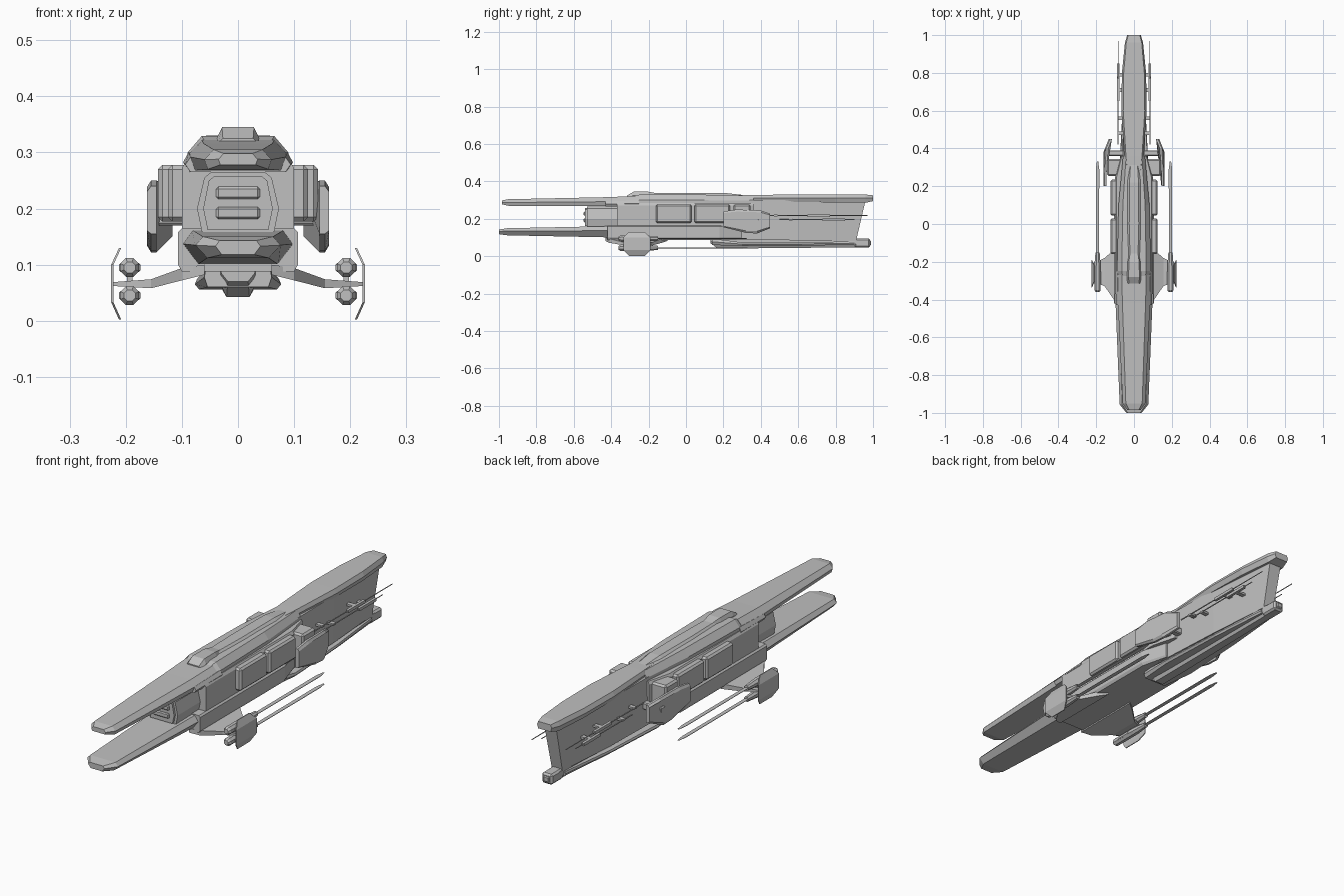
import bpy, bmesh, math

grey = bpy.data.materials.new("hull grey")
grey.diffuse_color = (0.53, 0.53, 0.53, 1)


def finish(name, bm, bevel=0.0):
    bmesh.ops.recalc_face_normals(bm, faces=bm.faces)
    me = bpy.data.meshes.new(name)
    bm.to_mesh(me)
    bm.free()
    me.materials.append(grey)
    ob = bpy.data.objects.new(name, me)
    bpy.context.collection.objects.link(ob)
    if bevel:
        mod = ob.modifiers.new("chamfer", 'BEVEL')
        mod.width, mod.segments = bevel, 1
    return ob


def skin(name, rings, bevel=0.0):
    """Closed solid through rings with equal point counts."""
    bm = bmesh.new()
    vs = [[bm.verts.new(p) for p in r] for r in rings]
    n = len(vs[0])
    for a, b in zip(vs, vs[1:]):
        for i in range(n):
            j = (i + 1) % n
            bm.faces.new((a[i], a[j], b[j], b[i]))
    bm.faces.new(vs[0])
    bm.faces.new(vs[-1])
    return finish(name, bm, bevel)


def hull(name, sections):
    """Symmetric loft along y; each section is (y, [(x, z) top to bottom])."""
    return skin(name, [[(x, y, z) for x, z in p] + [(-x, y, z) for x, z in reversed(p)]
                       for y, p in sections])


def slab(name, stations, top=0.75, mid=0.5, bot=0.9):
    """Chamfered slab; each station is (y, half width, bottom z, top z)."""
    return hull(name, [(y, [(w * top, b), (w, a + (b - a) * mid), (w * bot, a)])
                       for y, w, a, b in stations])


def box(name, x, y, z, bevel=0.0):
    return skin(name, [[(x[0], v, z[0]), (x[1], v, z[0]), (x[1], v, z[1]), (x[0], v, z[1])]
                       for v in y], bevel)


def mirrored(ob):
    mod = ob.modifiers.new("mirror", 'MIRROR')
    mod.use_axis[0] = True
    return ob


def tube(name, x, z, stations, sides=8, flat=1.0):
    """Round or flattened rod along y; stations are (y, radius)."""
    return skin(name, [[(x + r * math.cos(math.tau * (i + .5) / sides), y,
                         z + flat * r * math.sin(math.tau * (i + .5) / sides))
                        for i in range(sides)] for y, r in stations])


# twin forward prongs
slab("upper_prong", [(-0.985, 0.035, 0.278, 0.298), (-0.95, 0.06, 0.27, 0.305),
                     (-0.42, 0.085, 0.268, 0.316), (-0.27, 0.09, 0.268, 0.322)], top=0.72)
slab("upper_prong_collar", [(-0.43, 0.094, 0.265, 0.292), (-0.25, 0.098, 0.265, 0.3)], top=0.9)
slab("lower_prong", [(-1.0, 0.04, 0.118, 0.143), (-0.955, 0.076, 0.112, 0.15),
                     (-0.36, 0.1, 0.1, 0.162)], top=0.82, mid=0.6, bot=0.72)

# nose block with framed face and two vents
nose = [(0.048, 0.265), (0.06, 0.255), (0.073, 0.2), (0.064, 0.157)]
hull("nose_block", [(-0.53, nose), (-0.36, nose)])
frame = [(0.042, 0.258), (0.052, 0.25), (0.062, 0.2), (0.054, 0.162)]
hull("nose_face", [(-0.54, frame), (-0.53, frame)])
for z in (0.192, 0.228):
    box("nose_vent", (-0.039, 0.039), (-0.547, -0.53), (z - 0.011, z + 0.011), 0.004)

# main hull: lower deck, middle body and shoulder
deck = [(0.1, 0.165), (0.107, 0.158), (0.107, 0.1), (0.1, 0.088)]
hull("lower_deck", [(-0.42, deck), (0.18, deck),
                    (0.3, [(0.065, 0.165), (0.07, 0.158), (0.07, 0.1), (0.065, 0.092)])])
slab("middle_body", [(-0.37, 0.1, 0.16, 0.285), (0.25, 0.1, 0.16, 0.285),
                     (0.36, 0.07, 0.16, 0.285)], top=0.92, mid=0.9, bot=1)
slab("shoulder", [(-0.31, 0.075, 0.28, 0.312), (-0.25, 0.09, 0.28, 0.329),
                  (0.1, 0.082, 0.28, 0.329), (0.36, 0.058, 0.28, 0.325)], top=0.72, mid=0.4, bot=1)

# spine and bridge along the top
slab("spine", [(-0.2, 0.034, 0.31, 0.337), (0.0, 0.042, 0.31, 0.337),
               (0.22, 0.04, 0.31, 0.337), (0.32, 0.03, 0.31, 0.326)], top=0.6)
slab("bridge", [(-0.315, 0.036, 0.305, 0.325), (-0.28, 0.038, 0.305, 0.345),
                (-0.2, 0.036, 0.305, 0.345), (-0.14, 0.025, 0.305, 0.334)], top=0.75)

# cargo boxes on both flanks
for y0, y1, x, z0 in ((-0.16, 0.03, 0.125, 0.177), (0.045, 0.235, 0.125, 0.177),
                      (0.255, 0.345, 0.143, 0.177)):
    mirrored(box("cargo_box", (0.05, x), (y0, y1), (z0, 0.278), 0.008))

# flank shields with their mounting rods
shield = [(0.2, 0.24), (0.27, 0.25), (0.4, 0.245), (0.45, 0.228),
          (0.45, 0.15), (0.38, 0.122), (0.32, 0.125), (0.2, 0.155)]
bend = lambda y: max(0, y - 0.38) * 0.4
mirrored(skin("flank_shield", [[(x - bend(y), y, 0.187 + (z - 0.187) * s) for y, z in shield]
                               for x, s in ((0.145, 1), (0.155, 1), (0.162, 0.82))]))
mirrored(box("shield_mount", (0.05, 0.15), (0.36, 0.39), (0.17, 0.2), 0.004))

# rear hull and its roof
hull("rear_hull", [(0.22, [(0.06, 0.3), (0.065, 0.09)]), (0.6, [(0.056, 0.3), (0.05, 0.085)]),
                   (0.935, [(0.03, 0.3), (0.026, 0.085)])])
# lean the stern edge backward toward the roof
for v in bpy.data.objects["rear_hull"].data.vertices:
    if v.co.y > 0.9:
        v.co.y = 0.96 if v.co.z > 0.2 else 0.91
slab("rear_roof", [(0.27, 0.04, 0.29, 0.326), (0.36, 0.05, 0.29, 0.328), (0.6, 0.067, 0.29, 0.33),
                   (0.8, 0.064, 0.288, 0.33), (0.96, 0.048, 0.286, 0.33),
                   (1.0, 0.036, 0.295, 0.326)], top=0.85, mid=0.55, bot=0.85)

# keel beneath the stern, side rails and end nozzle
slab("keel", [(0.13, 0.03, 0.07, 0.1), (0.17, 0.034, 0.042, 0.1), (0.3, 0.034, 0.042, 0.09),
              (0.93, 0.026, 0.048, 0.088)], top=1, mid=0.5, bot=0.6)
slab("keel_plate", [(0.14, 0.06, 0.06, 0.095), (0.3, 0.077, 0.056, 0.074),
                    (0.62, 0.06, 0.058, 0.074), (0.9, 0.034, 0.06, 0.08)], top=0.95)
box("stern_nozzle", (-0.026, 0.026), (0.9, 0.985), (0.047, 0.094), 0.008)
box("stern_nozzle_core", (-0.014, 0.014), (0.97, 0.99), (0.058, 0.083), 0.004)

# antennas beside the rear hull
for z, y0, y1 in ((0.218, 0.42, 0.97), (0.196, 0.5, 0.9)):
    mirrored(tube("antenna", 0.084, z, [(y0, 0.003), (y1, 0.002)], 6))
    mirrored(box("antenna_sleeve", (0.078, 0.09), (y0 + 0.23, y0 + 0.35), (z - 0.007, z + 0.006)))
    for y in (y0 + 0.05, y0 + 0.28):
        mirrored(box("antenna_bracket", (0.03, 0.086), (y, y + 0.02), (z - 0.005, z + 0.004)))

# swept wings
mirrored(skin("wing", [[(x, y0, zb), (x, y1, zb), (x, y1, zt), (x, y0, zt)] for x, y0, y1, zb, zt in
                       ((0.06, -0.43, -0.1, 0.082, 0.1), (0.1, -0.41, -0.13, 0.072, 0.094),
                        (0.155, -0.33, -0.18, 0.058, 0.074), (0.222, -0.3, -0.21, 0.062, 0.069))]))

# folded plates at the wing tips
fold = [(0.208, 0.13, 0.03), (0.222, 0.1, 0.0), (0.222, 0.033, 0.0), (0.208, 0.002, 0.03)]
mirrored(skin("wing_tip_plate", [[(x, -0.335 + c, z), (x + 0.004, -0.335 + c, z),
                                  (x + 0.004, -0.19 - c, z), (x, -0.19 - c, z)]
                                 for x, z, c in fold]))

# paired guns with flat blades, held by posts
for z in (0.045, 0.095):
    mirrored(tube("gun_pod", 0.193, z, [(-0.36, 0.011), (-0.35, 0.018), (-0.22, 0.018),
                                        (-0.15, 0.012)]))
    mirrored(box("gun_collar", (0.174, 0.212), (-0.32, -0.25), (z - 0.008, z + 0.008), 0.003))
    mirrored(tube("gun_blade", 0.193, z, [(-0.16, 0.009), (0.29, 0.01), (0.33, 0.004)], 8, 0.3))
mirrored(box("gun_post", (0.188, 0.198), (-0.3, -0.22), (0.045, 0.095)))
